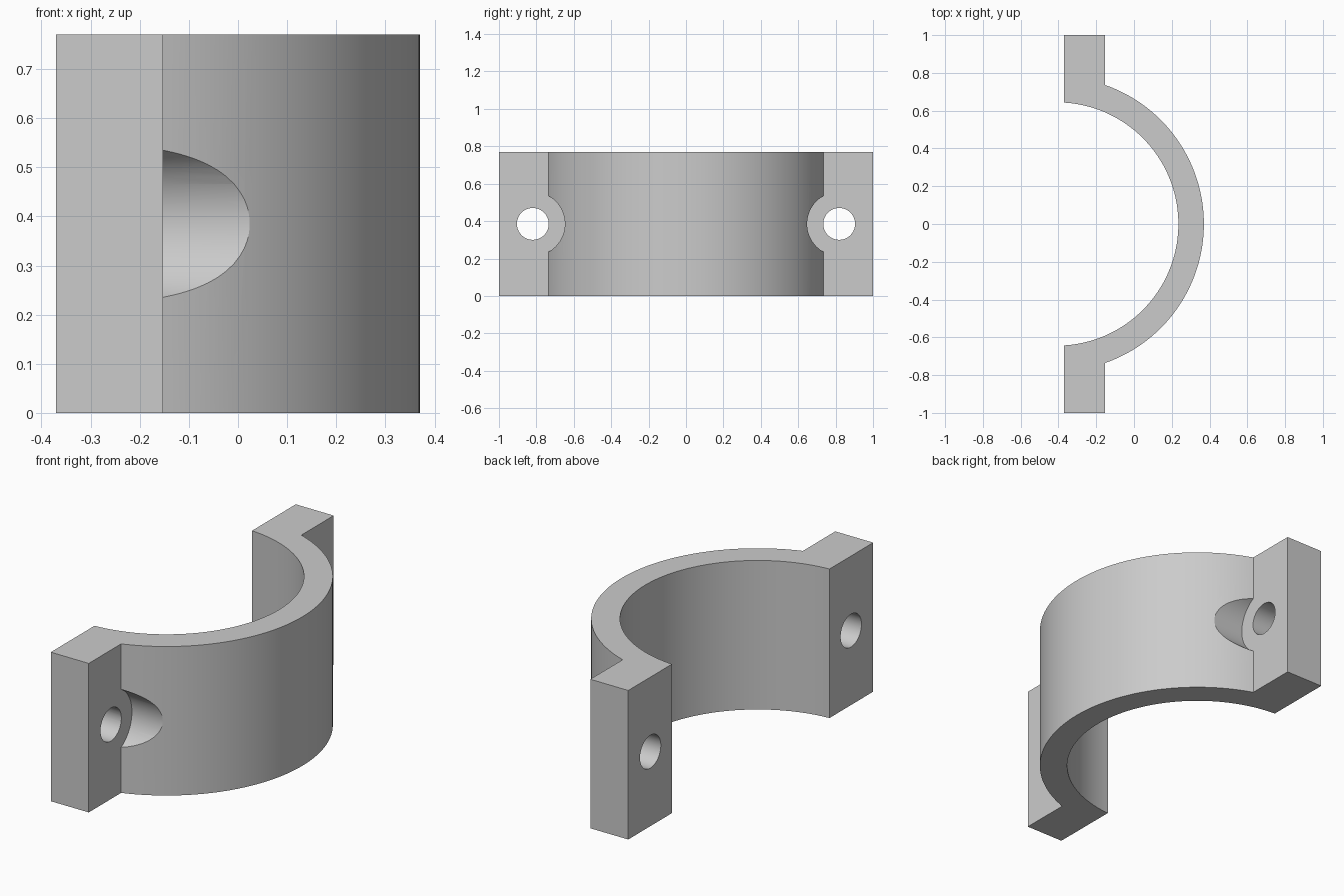
import bpy, bmesh
from math import asin, acos, cos, sin, pi, radians

cube = bpy.data.objects.get("Cube")
if cube:
    bpy.data.objects.remove(cube, do_unlink=True)

HEIGHT = 0.77
CENTRE_X = -0.409                   # axis of the half ring
R_IN, R_OUT = 0.644, 0.779
X_BACK, X_PAD, X_END = -0.37, -0.153, 0.37
BOLT_Y, BOLT_R, RECESS_R = 0.819, 0.085, 0.1715
SEGMENTS = 72

grey = bpy.data.materials.new("light grey")
grey.use_nodes = True
colour = (0.6, 0.6, 0.6, 1)
grey.diffuse_color = colour
grey.node_tree.nodes["Principled BSDF"].inputs["Base Color"].default_value = colour


def make_object(name, bm):
    bmesh.ops.recalc_face_normals(bm, faces=bm.faces)
    mesh = bpy.data.meshes.new(name)
    bm.to_mesh(mesh)
    bm.free()
    mesh.materials.append(grey)
    obj = bpy.data.objects.new(name, mesh)
    bpy.context.collection.objects.link(obj)
    return obj


def arc(radius, x_limit):
    """Points from -y to +y on the ring, ending at x_limit."""
    a = acos((x_limit - CENTRE_X) / radius)
    return [(CENTRE_X + radius * cos(t), radius * sin(t))
            for t in (-a + 2 * a * i / SEGMENTS for i in range(SEGMENTS + 1))]


def bore(name, y, radius, x0, x1):
    """Cylinder cutter along x."""
    bm = bmesh.new()
    ring = [bm.verts.new((x0, y + radius * cos(2 * pi * i / 64),
                          HEIGHT / 2 + radius * sin(2 * pi * i / 64)))
            for i in range(64)]
    face = bm.faces.new(ring)
    top = bmesh.ops.extrude_face_region(bm, geom=[face])["geom"]
    for v in top:
        if isinstance(v, bmesh.types.BMVert):
            v.co.x = x1
    return make_object(name, bm)


# Half ring with a flange at each end, extruded upwards
outline = ([(X_PAD, -1)] + arc(R_OUT, X_PAD) + [(X_PAD, 1), (X_BACK, 1)]
           + arc(R_IN, X_BACK)[::-1] + [(X_BACK, -1)])
bm = bmesh.new()
base = bm.faces.new([bm.verts.new((x, y, 0)) for x, y in outline])
raised = bmesh.ops.extrude_face_region(bm, geom=[base])["geom"]
for v in raised:
    if isinstance(v, bmesh.types.BMVert):
        v.co.z = HEIGHT
clamp = make_object("half_clamp", bm)

# Bolt holes and the round recesses for the bolt heads
cutters = []
for side, s in (("left", 1), ("right", -1)):
    cutters.append(bore(side + "_recess", s * BOLT_Y, RECESS_R, X_PAD, X_END + 0.1))
    cutters.append(bore(side + "_bolt_hole", s * BOLT_Y, BOLT_R, X_BACK - 0.1, X_END + 0.2))

bpy.ops.object.select_all(action='DESELECT')
bpy.context.view_layer.objects.active = clamp
clamp.select_set(True)
for cutter in cutters:
    cutter.hide_render = True
    mod = clamp.modifiers.new(cutter.name, 'BOOLEAN')
    mod.operation = 'DIFFERENCE'
    mod.solver = 'EXACT'
    mod.object = cutter
    bpy.ops.object.modifier_apply(modifier=mod.name)
    bpy.data.objects.remove(cutter, do_unlink=True)

bpy.ops.object.shade_smooth_by_angle(angle=radians(25))
